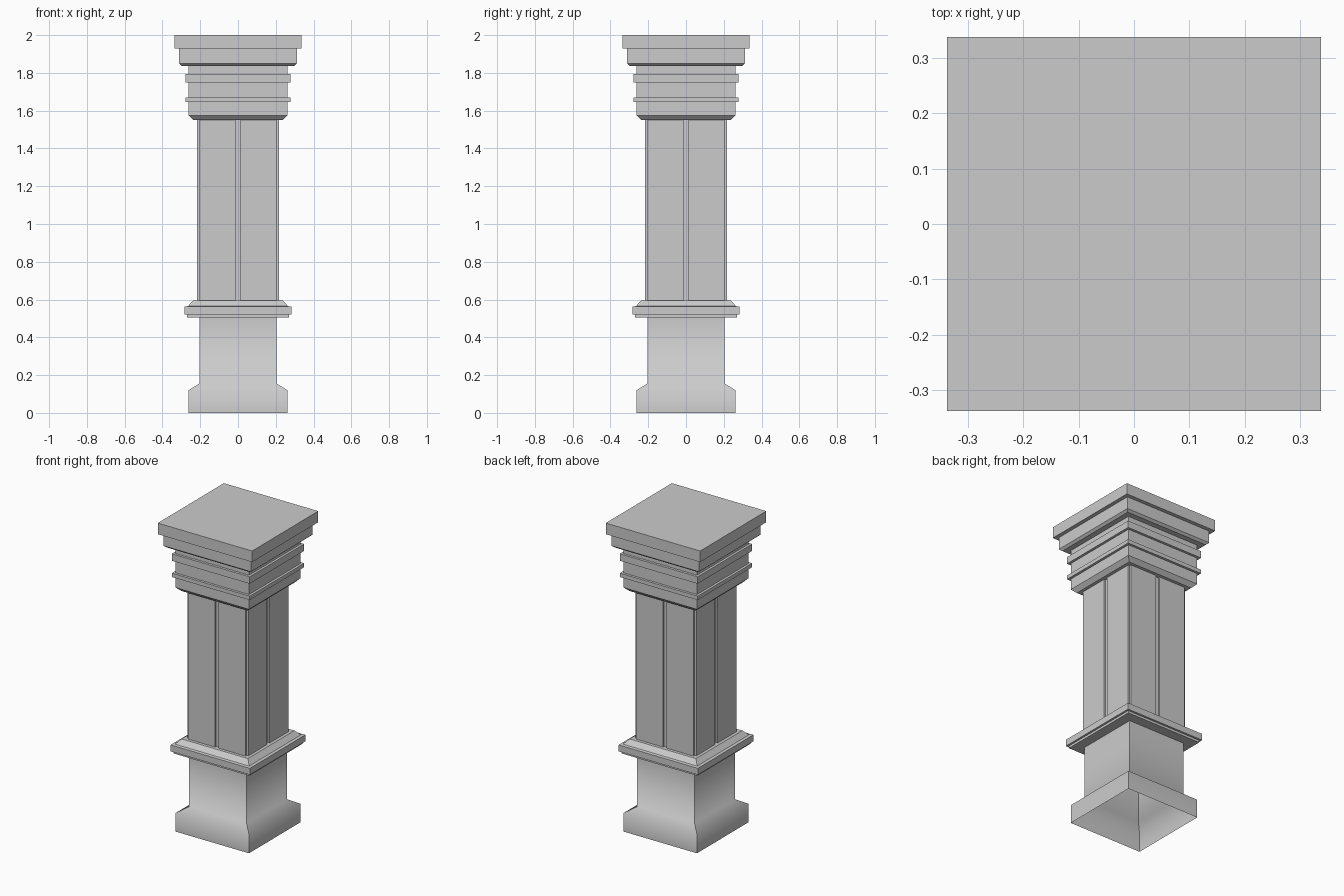
import bpy
import bmesh
from math import pi
from mathutils import Matrix

if "Cube" in bpy.data.objects:
    bpy.data.objects.remove(bpy.data.objects["Cube"])


def square_loft(name, profile, cap_top=False, smooth=False):
    """Stack square rings given as (half width, height) and skin them."""
    bm = bmesh.new()
    rings = [[bm.verts.new((sx * h, sy * h, z))
              for sx, sy in ((-1, -1), (1, -1), (1, 1), (-1, 1))]
             for h, z in profile]
    for low, high in zip(rings, rings[1:]):
        for i in range(4):
            j = (i + 1) % 4
            face = bm.faces.new((low[i], low[j], high[j], high[i]))
            face.smooth = smooth
        # keep the four upright corners crisp
        for a, b in zip(low, high):
            bm.edges.get((a, b)).smooth = False
    if cap_top:
        bm.faces.new(rings[-1])
    return finish(name, bm)


def finish(name, bm):
    mesh = bpy.data.meshes.new(name)
    bm.to_mesh(mesh)
    bm.free()
    obj = bpy.data.objects.new(name, mesh)
    bpy.context.collection.objects.link(obj)
    return obj


CORE = 0.205      # half width of plinth and shaft core
FACE = 0.217      # half width over the raised panels
GROOVE = 0.013    # half width of the central groove
SHAFT_LOW, SHAFT_HIGH = 0.595, 1.55

# Flared plinth, open underneath, softly shaded over the flare
square_loft("plinth", [(0.262, 0), (0.262, 0.12), (CORE, 0.155), (CORE, 0.505)],
            smooth=True)

# Moulded collar between plinth and shaft
square_loft("collar", [(CORE, 0.505), (0.27, 0.505), (0.27, 0.52), (0.283, 0.52),
                       (0.283, 0.562), (0.265, 0.565), (0.237, SHAFT_LOW),
                       (CORE, SHAFT_LOW)])

# Shaft core
square_loft("shaft_core", [(CORE, SHAFT_LOW), (CORE, SHAFT_HIGH)])

# Two raised panels on each side of the shaft
bm = bmesh.new()
for turn in range(4):
    for side in (-1, 1):
        place = (Matrix.Rotation(turn * pi / 2, 4, 'Z')
                 @ Matrix.Translation((side * (CORE + GROOVE) / 2, -(CORE + FACE) / 2,
                                       (SHAFT_LOW + SHAFT_HIGH) / 2))
                 @ Matrix.Diagonal((CORE - GROOVE, FACE - CORE,
                                    SHAFT_HIGH - SHAFT_LOW, 1)))
        bmesh.ops.create_cube(bm, size=1, matrix=place)
finish("shaft_panels", bm)

# Stepped capital with two bands and a flat top slab
square_loft("capital", [(CORE, 1.55), (0.237, 1.55), (0.262, 1.575),
                        (0.262, 1.645), (0.278, 1.645), (0.278, 1.67), (0.262, 1.67),
                        (0.262, 1.75), (0.278, 1.75), (0.278, 1.795), (0.262, 1.795),
                        (0.262, 1.837), (0.297, 1.837), (0.312, 1.85),
                        (0.312, 1.928), (0.337, 1.928), (0.337, 2.0)],
            cap_top=True)
